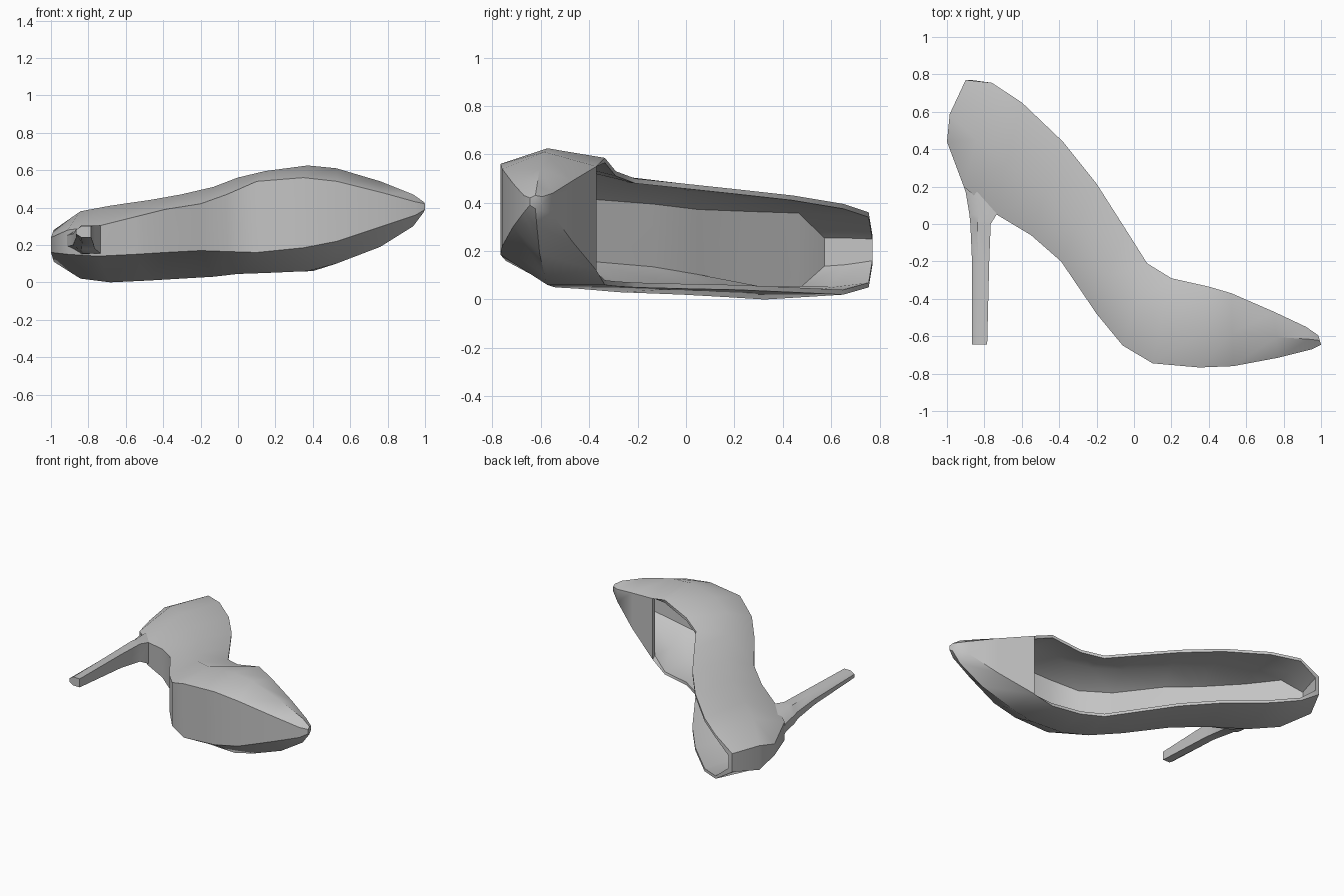
import bpy, bmesh
from math import radians

cube = bpy.data.objects.get("Cube")
if cube:
    bpy.data.objects.remove(cube, do_unlink=True)

grey = bpy.data.materials.new("plain grey")
grey.use_nodes = True
colour = (0.55, 0.55, 0.55, 1)
grey.diffuse_color = colour
grey.node_tree.nodes["Principled BSDF"].inputs["Base Color"].default_value = colour

# Stations from the back of the heel to the toe tip: x, y, lowest z, highest z
RIM = [(-.90, .77, .14, .27), (-.76, .755, .05, .36), (-.6, .65, .02, .395),
       (-.38, .44, .03, .43), (-.2, .215, .04, .455), (-.05, -.02, .045, .48),
       (.07, -.21, .05, .5), (.2, -.29, .055, .53), (.4, -.335, .06, .585),
       (.52, -.37, .12, .55), (.75, -.47, .24, .49), (.92, -.55, .35, .44),
       (.985, -.595, .39, .425)]
SOLE = [(-1, .44, .16, .24), (-.91, .2, .15, .28), (-.75, .06, .14, .30),
        (-.55, -.06, .15, .35), (-.39, -.2, .16, .39), (-.2, -.48, .17, .42),
        (-.06, -.65, .165, .47), (.1, -.745, .16, .54), (.35, -.767, .185, .56),
        (.53, -.76, .22, .54), (.77, -.715, .3, .48), (.95, -.67, .36, .43),
        (1, -.645, .39, .42)]
SIDE = [(.11, .28), (.02, .38), (0, .41), (.01, .44), (.02, .47), (.03, .51),
        (.045, .56), (.05, .595), (.06, .625), (.1, .61), (.19, .54), (.3, .47),
        (.375, .43)]
FLOOR = [.4, .48, .35, .22, .15, .1, .08, .08, .08, .08, .12]  # insole height share
BELLY = .45                                                   # widest share of height
THROAT = 9                                                    # vamp closes from here


def mix(a, b, t):
    return a + (b - a) * t


def section_pair(i, t, inset=0.0, push=0.0):
    """Low and high point of station i at share t between sole and rim."""
    x, y = (mix(SOLE[i][k], RIM[i][k], t) for k in (0, 1))
    if t < BELLY:
        lo, hi = (mix(SOLE[i][k + 2], SIDE[i][k], t / BELLY) for k in (0, 1))
    else:
        u = (t - BELLY) / (1 - BELLY)
        lo, hi = (mix(SIDE[i][k], RIM[i][k + 2], u) for k in (0, 1))
    return (x + push, y, lo + inset), (x + push, y, hi - inset)


def ring(bm, rim, side, sole):
    points = [rim[0], side[0], sole[0], sole[1], side[1], rim[1]]
    return [bm.verts.new(p) for p in points]


def skin(bm, rings, first_closed):
    """Join open rings, adding the roof from the throat forward."""
    for i, (a, b) in enumerate(zip(rings, rings[1:])):
        for k in range(6 if i >= first_closed else 5):
            n = (k + 1) % 6
            bm.faces.new((a[k], a[n], b[n], b[k]))


def end_cap(bm, r):
    bm.faces.new((r[0], r[1], r[4], r[5]))
    bm.faces.new((r[1], r[2], r[3], r[4]))


def finish(name, bm, angle):
    bmesh.ops.recalc_face_normals(bm, faces=bm.faces)
    mesh = bpy.data.meshes.new(name)
    bm.to_mesh(mesh)
    bm.free()
    mesh.materials.append(grey)
    ob = bpy.data.objects.new(name, mesh)
    bpy.context.collection.objects.link(ob)
    bpy.ops.object.select_all(action='DESELECT')
    ob.select_set(True)
    bpy.context.view_layer.objects.active = ob
    bpy.ops.object.shade_smooth_by_angle(angle=radians(angle))


# Shoe upper, sole and lining as one closed shell
bm = bmesh.new()
outer, inner = [], []
for i in range(len(RIM)):
    bulge = -.03 if i == 0 else 0
    outer.append(ring(bm, section_pair(i, 1), section_pair(i, BELLY, push=bulge),
                      section_pair(i, 0)))
for i, f in enumerate(FLOOR):
    push = .03 if i == 0 else 0
    top = .93 if i >= THROAT else 1
    inner.append(ring(bm, section_pair(i, top, .02, push),
                      section_pair(i, mix(f, 1, BELLY), .022, push),
                      section_pair(i, f, .022, push)))
skin(bm, outer, THROAT)
skin(bm, inner, THROAT)
for end in (outer[0], outer[-1], inner[0], inner[-1]):
    end_cap(bm, end)
# Rim strip around the opening
for k in (0, 5):
    for i in range(THROAT):
        bm.faces.new((outer[i][k], outer[i + 1][k], inner[i + 1][k], inner[i][k]))
for i in (0, THROAT):
    bm.faces.new((outer[i][0], outer[i][5], inner[i][5], inner[i][0]))
finish("shoe_body", bm, 42)

# Stiletto heel: y, back x, front x, lowest z, highest z
HEEL = [(.3, -.945, -.74, .15, .28), (.17, -.9, -.725, .15, .3),
        (.05, -.88, -.735, .155, .305), (.0, -.875, -.766, .18, .305),
        (-.2, -.866, -.774, .21, .305), (-.645, -.865, -.785, .24, .3)]
bm = bmesh.new()
rings = []
for y, back, front, lo, hi in HEEL:
    shoulder = mix(back, front, .35)
    outline = [(front, lo), (shoulder, lo), (back, mix(lo, hi, .3)),
               (back, mix(lo, hi, .7)), (shoulder, hi), (front, hi)]
    rings.append([bm.verts.new((x, y, z)) for x, z in outline])
skin(bm, rings, 0)
bm.faces.new(rings[0])
bm.faces.new(rings[-1])
finish("stiletto_heel", bm, 40)
